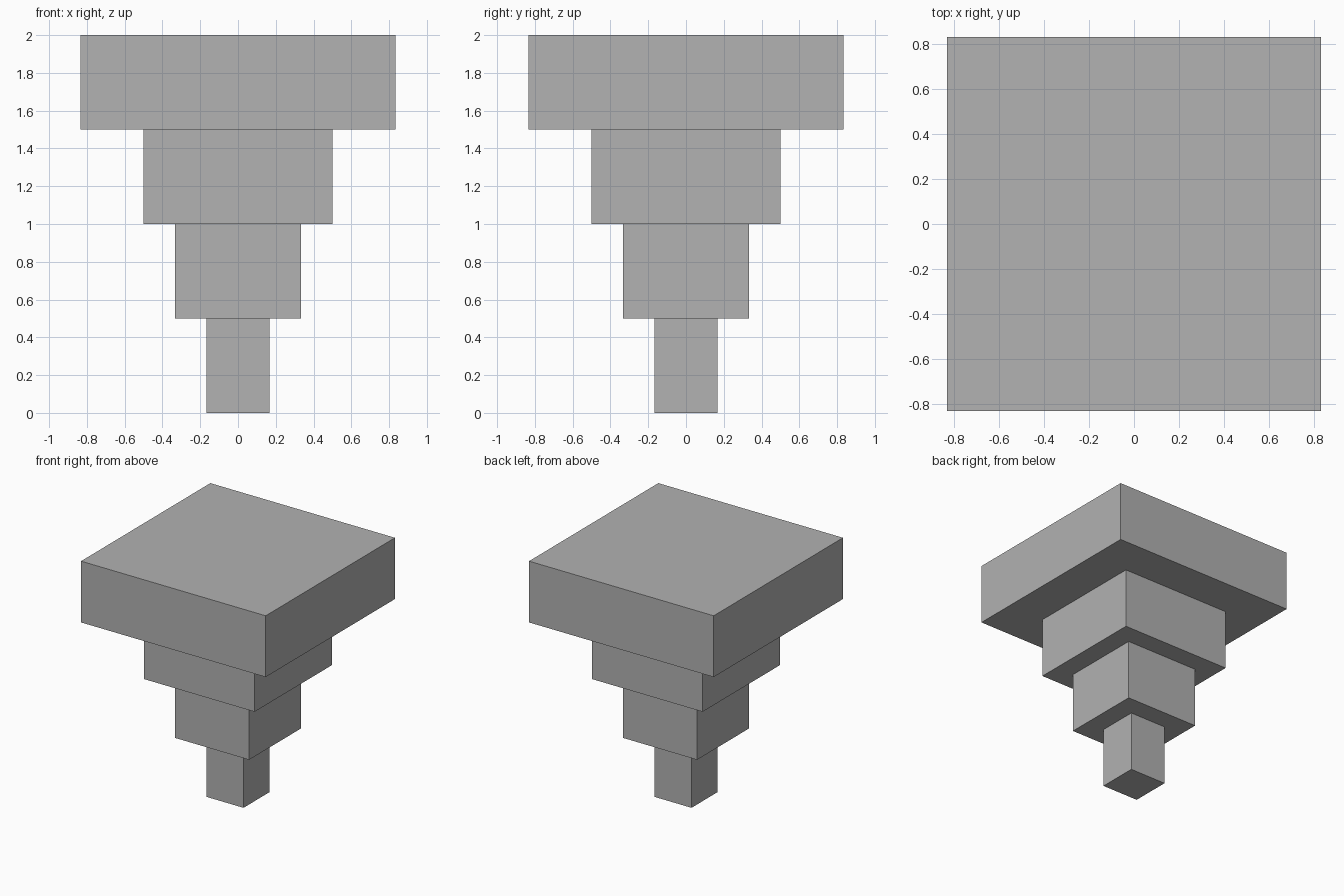
import bpy

if "Cube" in bpy.data.objects:
    bpy.data.objects.remove(bpy.data.objects["Cube"])

# Single plain grey
grey = bpy.data.materials.new("plain_grey")
grey.diffuse_color = (0.445, 0.445, 0.445, 1.0)
grey.use_nodes = True
grey.node_tree.nodes["Principled BSDF"].inputs["Base Color"].default_value = grey.diffuse_color

TIER_HEIGHT = 0.5


def add_tier(name, width, level):
    """Square block, centred, standing on the given level."""
    bpy.ops.mesh.primitive_cube_add(size=1, location=(0, 0, (level + 0.5) * TIER_HEIGHT))
    tier = bpy.context.object
    tier.name = name
    tier.scale = (width, width, TIER_HEIGHT)
    bpy.ops.object.transform_apply(location=False, rotation=False, scale=True)
    tier.data.materials.append(grey)


# Tiers widening from the foot to the top slab
tiers = [("foot", 1 / 3), ("lower_tier", 2 / 3), ("upper_tier", 1.0), ("top_slab", 5 / 3)]
for level, (name, width) in enumerate(tiers):
    add_tier(name, width, level)
